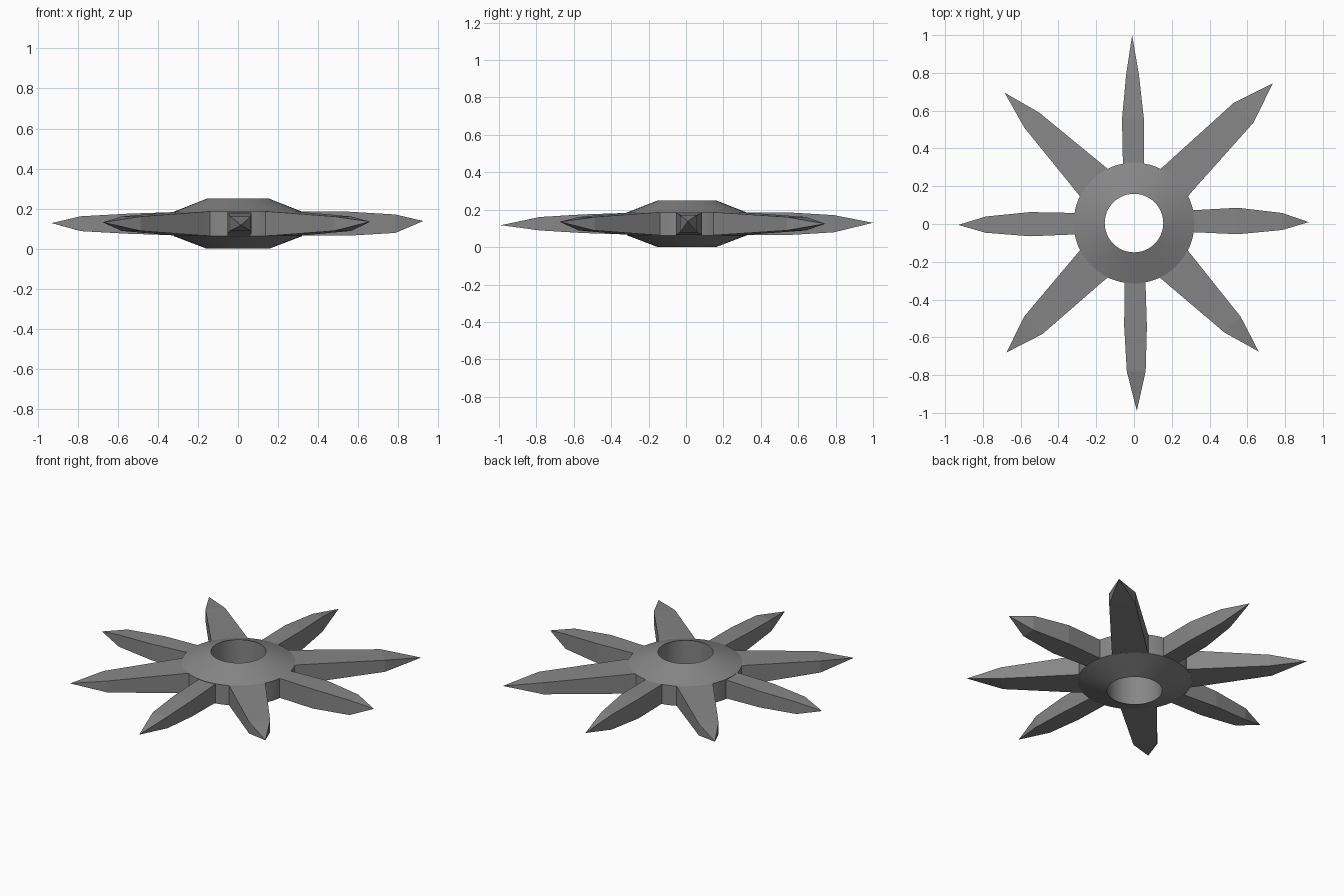
import bpy
import bmesh
import math
from mathutils import Matrix, Vector

cube = bpy.data.objects.get("Cube")
if cube:
    bpy.data.objects.remove(cube, do_unlink=True)

HUB = Vector((0, 0.005, 0.125))

steel = bpy.data.materials.new("dark grey steel")
steel.use_nodes = True
grey = (0.24, 0.24, 0.24, 1)
steel.diffuse_color = grey
steel.node_tree.nodes["Principled BSDF"].inputs["Base Color"].default_value = grey


def finish(name, bm):
    bmesh.ops.recalc_face_normals(bm, faces=bm.faces)
    mesh = bpy.data.meshes.new(name)
    bm.to_mesh(mesh)
    bm.free()
    mesh.materials.append(steel)
    obj = bpy.data.objects.new(name, mesh)
    bpy.context.collection.objects.link(obj)
    return obj


# Hub: a ring profile with sharp inner rims, spun around the vertical axis
def build_hub():
    bm = bmesh.new()
    profile = [(0.155, -0.125), (0.32, -0.062), (0.32, 0.06), (0.155, 0.125)]
    verts = [bm.verts.new(HUB + Vector((r, 0, z))) for r, z in profile]
    edges = [bm.edges.new((verts[i], verts[i - 1])) for i in range(len(verts))]
    bmesh.ops.spin(bm, geom=verts + edges, cent=HUB, axis=(0, 0, 1),
                   angle=math.tau, steps=48, use_duplicate=False)
    bmesh.ops.remove_doubles(bm, verts=bm.verts, dist=0.0001)
    hub = finish("hub_ring", bm)
    bpy.context.view_layer.objects.active = hub
    hub.select_set(True)
    bpy.ops.object.shade_smooth_by_angle(angle=math.radians(20))
    hub.select_set(False)


# Spike: rectangular rings (distance, half width, half height, side shift)
# joined in a row and closed with a point
def build_spike(name, tip, rings):
    tip = Vector(tip)
    angle = math.atan2(tip.y - HUB.y, tip.x - HUB.x)
    place = Matrix.Translation(HUB) @ Matrix.Rotation(angle, 4, "Z")
    bm = bmesh.new()
    loops = []
    for dist, w, h, shift in rings:
        corners = [(-w, -h), (w, -h), (w, h), (-w, h)]
        loops.append([bm.verts.new(place @ Vector((dist, y + shift, z)))
                      for y, z in corners])
    point = bm.verts.new(tip)
    bm.faces.new(loops[0])
    for i in range(4):
        for a, b in zip(loops, loops[1:]):
            bm.faces.new((a[i - 1], a[i], b[i], b[i - 1]))
        bm.faces.new((loops[-1][i - 1], loops[-1][i], point))
    finish(name, bm)


build_hub()

# Straight spikes: tip, middle and shoulder half widths and heights, side shift
straight = {
    "left_spike": ((0.925, 0.01, 0.138), 0.07, 0.045, 0.06, 0.046, 0.008),
    "back_spike": ((-0.01, 1, 0.13), 0.058, 0.034, 0.06, 0.046, 0),
    "right_spike": ((-0.93, -0.005, 0.128), 0.064, 0.043, 0.05, 0.037, 0),
    "front_spike": ((0.015, -0.99, 0.117), 0.06, 0.05, 0.05, 0.036, 0),
}
for name, (tip, mid_w, end_w, mid_h, end_h, shift) in straight.items():
    build_spike(name, tip, [(0.25, 0.055, 0.06, shift),
                            (0.55, mid_w, mid_h, shift),
                            (0.785, end_w, end_h, shift / 2)])

# Diagonal spikes: broad at the hub, tapering to a shoulder and a point
diagonal = {
    "back_left_spike": ((0.735, 0.745, 0.125), 0.074),
    "back_right_spike": ((-0.685, 0.695, 0.14), 0.056),
    "front_right_spike": ((-0.675, -0.68, 0.132), 0.067),
    "front_left_spike": ((0.66, -0.675, 0.135), 0.06),
}
for name, (tip, shoulder) in diagonal.items():
    reach = (Vector(tip) - HUB).length
    build_spike(name, tip, [(0.25, 0.108, 0.061, 0),
                            (0.335, 0.1, 0.06, 0),
                            (reach * 0.79, shoulder, 0.036, 0)])
